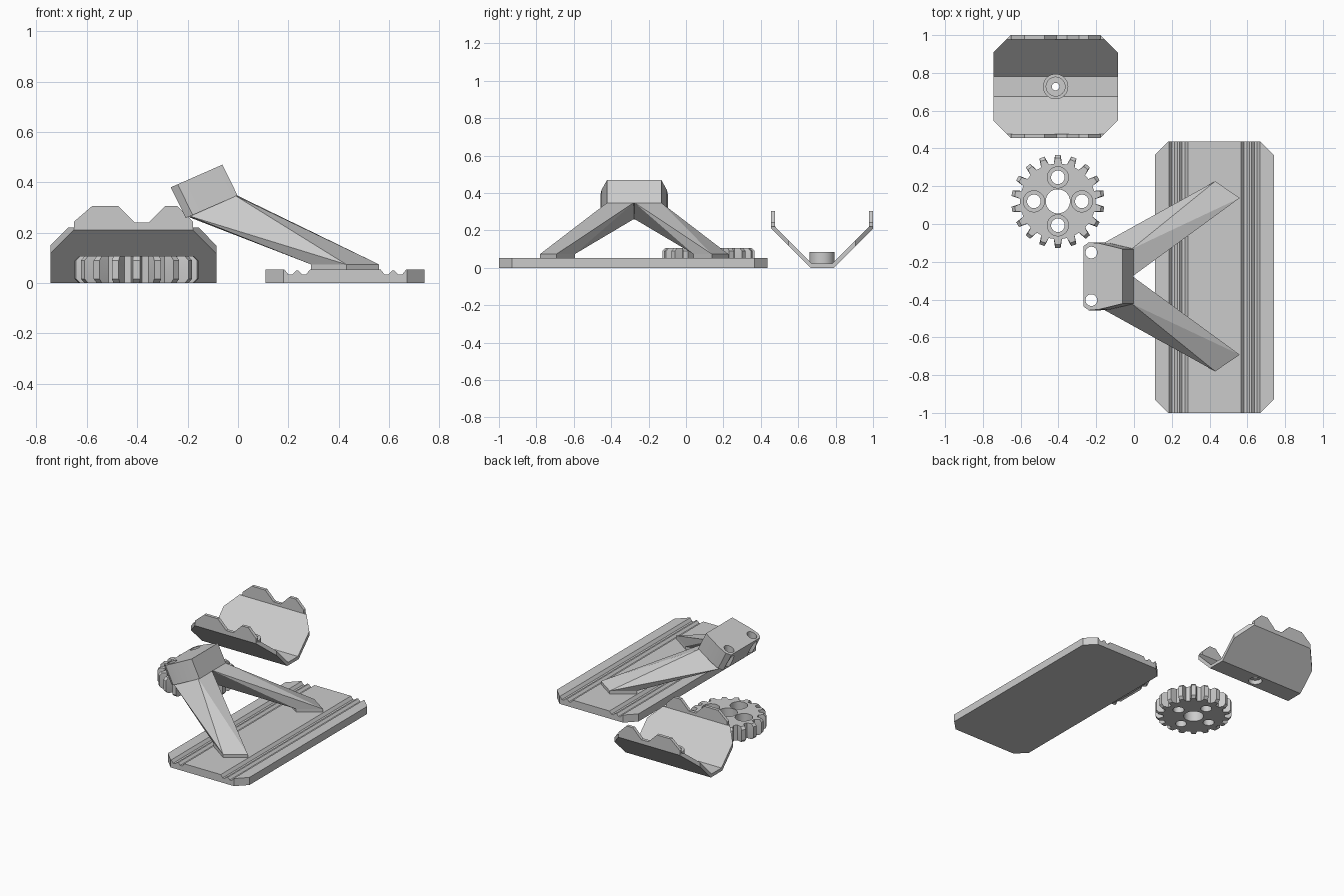
import bpy, bmesh, math
from mathutils import Vector

if "Cube" in bpy.data.objects:
    bpy.data.objects.remove(bpy.data.objects["Cube"])

grey = bpy.data.materials.new("plain_grey")
grey.diffuse_color = (0.6, 0.6, 0.6, 1)
grey.use_nodes = True
grey.node_tree.nodes["Principled BSDF"].inputs["Base Color"].default_value = grey.diffuse_color


def finish(name, bm):
    bmesh.ops.recalc_face_normals(bm, faces=bm.faces)
    me = bpy.data.meshes.new(name)
    bm.to_mesh(me)
    bm.free()
    me.materials.append(grey)
    ob = bpy.data.objects.new(name, me)
    bpy.context.collection.objects.link(ob)
    return ob


def loft(name, rings):
    """Closed solid through rings with equal point counts."""
    bm = bmesh.new()
    rows = [[bm.verts.new(p) for p in r] for r in rings]
    n = len(rows[0])
    for a, b in zip(rows, rows[1:]):
        for i in range(n):
            j = (i + 1) % n
            bm.faces.new((a[i], a[j], b[j], b[i]))
    bm.faces.new(rows[0][::-1])
    bm.faces.new(rows[-1])
    return finish(name, bm)


def prism(name, pts, axis, lo, hi):
    """Extrude a 2D profile along an axis."""
    place = {"x": lambda p, t: (t, p[0], p[1]),
             "y": lambda p, t: (p[0], t, p[1]),
             "z": lambda p, t: (p[0], p[1], t)}[axis]
    return loft(name, [[place(p, t) for p in pts] for t in (lo, hi)])


def cylinder(name, x, y, r, lo, hi, n=32):
    pts = [(x + r * math.cos(2 * math.pi * i / n), y + r * math.sin(2 * math.pi * i / n))
           for i in range(n)]
    return prism(name, pts, "z", lo, hi)


def boolean(ob, cutter, op="DIFFERENCE"):
    cutter.hide_render = True
    mod = ob.modifiers.new("cut", "BOOLEAN")
    mod.operation, mod.object, mod.solver = op, cutter, "EXACT"
    bpy.context.view_layer.objects.active = ob
    bpy.ops.object.modifier_apply(modifier=mod.name)
    bpy.data.objects.remove(cutter)


def octagon(x0, x1, y0, y1, c):
    return [(x0 + c, y0), (x1 - c, y0), (x1, y0 + c), (x1, y1 - c),
            (x1 - c, y1), (x0 + c, y1), (x0, y1 - c), (x0, y0 + c)]


def smooth(ob):
    bpy.ops.object.select_all(action="DESELECT")
    ob.select_set(True)
    bpy.context.view_layer.objects.active = ob
    bpy.ops.object.shade_smooth_by_angle(angle=math.radians(25))


# Base plate with two pairs of grooves
T, G = 0.053, 0.034
half = [(0.185, T), (0.20, G), (0.215, G), (0.23, T - 0.004), (0.24, T - 0.004),
        (0.255, G), (0.27, G), (0.285, T)]
top = [(0.11, T)] + half + [(0.852 - x, z) for x, z in reversed(half)] + [(0.74, T)]
plate = prism("base_plate", [(0.74, 0), (0.11, 0)] + top, "y", -1, 0.436)
boolean(plate, prism("corner_cutter", octagon(0.11, 0.74, -1, 0.436, 0.07), "z", -0.1, 0.2),
        "INTERSECT")

# Tilted head block of the stand, flared towards the pinned end
CY = -0.277
plan = [(0.0, 0.16), (0.03, 0.18), (0.09, 0.175), (0.224, 0.145)]
outline = plan + [(u, -v) for u, v in reversed(plan)]
along = Vector((0.205, 0, 0.09)).normalized()
down = Vector((0.06, 0, -0.122))
corner = Vector((-0.267, CY, 0.38))
head = loft("stand_head", [[corner + along * u + Vector((0, v, 0)) + down * k
                            for u, v in outline] for k in (1, 0)])
for s in (-1, 1):
    boolean(head, cylinder("pin_hole", -0.226, CY + s * 0.126, 0.031, 0.1, 0.6))
smooth(head)

# Two splayed legs and their foot pads
foot = [(0.43, 0.503), (0.56, 0.415), (0.42, 0.317), (0.29, 0.405)]
for s, side in ((-1, "front"), (1, "back")):
    ring = [(x, CY + s * y) for x, y in foot]
    prism(side + "_foot_pad", ring, "z", 0.045, 0.074)
    upper = [(-0.008, 0, 0.35), (-0.012, 0.145, 0.348),
             (-0.195, 0, 0.262), (-0.19, 0.16, 0.265)]
    bm = bmesh.new()
    for x, y in ring:
        bm.verts.new((x, y, 0.074))
    for x, y, z in upper:
        bm.verts.new((x, CY + s * y, z))
    bmesh.ops.convex_hull(bm, input=bm.verts)
    finish(side + "_leg", bm)

# Gear with chamfered teeth, centre bore and four stepped holes
GX, GY, N = -0.403, 0.12, 18


def gear_ring(limit, z):
    pts = []
    for i in range(N):
        mid = math.radians(10 + 360 / N * i)
        for a, r in ((-6.2, 0.2), (-3.4, 0.247), (3.4, 0.247), (6.2, 0.2)):
            t, r = mid + math.radians(a), min(r, limit)
            pts.append((GX + r * math.cos(t), GY + r * math.sin(t), z))
    return pts


gear = loft("gear", [gear_ring(0.23, 0), gear_ring(0.3, 0.017),
                     gear_ring(0.3, 0.09), gear_ring(0.23, 0.107)])
boolean(gear, cylinder("bore", GX, GY, 0.064, -0.1, 0.3))
for i in range(4):
    hx = GX + 0.127 * math.cos(i * math.pi / 2)
    hy = GY + 0.127 * math.sin(i * math.pi / 2)
    boolean(gear, cylinder("through_hole", hx, hy, 0.036, -0.1, 0.3))
    boolean(gear, cylinder("counterbore", hx, hy, 0.056, 0.05, 0.3))
smooth(gear)

# Tray body: flat floor and two sloped sides
TY, TX = 0.7275, -0.415
side = [(0.0625, 0), (0.2725, 0.21), (0.2725, 0.22), (0.2505, 0.22), (0.0535, 0.022)]
section = [(TY + y, z) for y, z in side] + [(TY - y, z) for y, z in reversed(side)]
tray = prism("tray", section, "x", -0.745, -0.085)
boolean(tray, prism("corner_cutter", octagon(-0.745, -0.085, 0.455, 1.0, 0.093),
                    "z", -0.1, 0.5), "INTERSECT")

# Hollow boss in the tray floor
boss = cylinder("tray_boss", TX, TY, 0.067, 0.015, 0.085)
boolean(boss, cylinder("boss_recess", TX, TY, 0.05, 0.045, 0.3))
for ob in (boss, tray):
    boolean(ob, cylinder("under_recess", TX, TY, 0.044, -0.1, 0.03))
    boolean(ob, cylinder("screw_hole", TX, TY, 0.02, -0.1, 0.3))
smooth(boss)

# Notched upright walls on both tray edges
notched = [(-0.652, 0.215), (-0.178, 0.215), (-0.178, 0.243), (-0.24, 0.305), (-0.29, 0.305),
           (-0.355, 0.24), (-0.41, 0.24), (-0.475, 0.305), (-0.58, 0.305), (-0.652, 0.243)]
prism("front_tray_wall", notched, "y", 0.455, 0.477)
prism("back_tray_wall", notched, "y", 0.978, 1.0)
